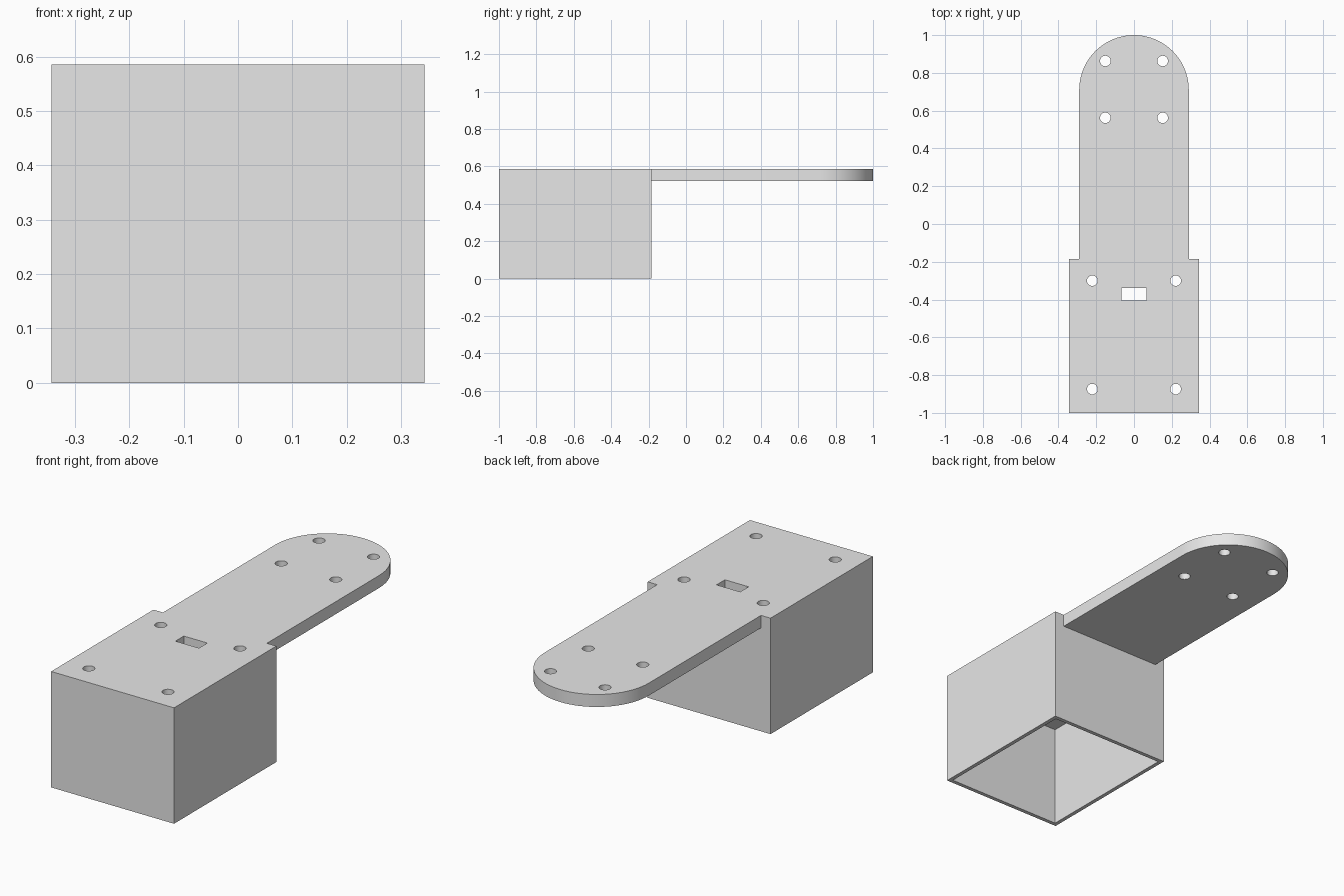
import bpy, bmesh
from math import pi, sin, cos, radians

old = bpy.data.objects.get("Cube")
if old:
    bpy.data.objects.remove(old, do_unlink=True)

# Main dimensions
HALF_W, TONGUE_R = 0.343, 0.29
FRONT, BACK, TIP = -1.0, -0.184, 1.0
TOP, UNDER = 0.585, 0.522
WALL = 0.02

grey = bpy.data.materials.new("plain grey")
grey.use_nodes = True
grey.diffuse_color = (0.8, 0.8, 0.8, 1)
grey.node_tree.nodes["Principled BSDF"].inputs["Base Color"].default_value = (0.8, 0.8, 0.8, 1)


def prism(name, outline, z0, z1):
    """Extrude a counter-clockwise outline from z0 up to z1."""
    bm = bmesh.new()
    base = bm.faces.new([bm.verts.new((x, y, z0)) for x, y in outline])
    grown = bmesh.ops.extrude_face_region(bm, geom=[base])["geom"]
    top = [v for v in grown if isinstance(v, bmesh.types.BMVert)]
    bmesh.ops.translate(bm, verts=top, vec=(0, 0, z1 - z0))
    bmesh.ops.recalc_face_normals(bm, faces=bm.faces)
    mesh = bpy.data.meshes.new(name)
    bm.to_mesh(mesh)
    bm.free()
    mesh.materials.append(grey)
    ob = bpy.data.objects.new(name, mesh)
    bpy.context.collection.objects.link(ob)
    return ob


def rect(half, y0, y1):
    return [(-half, y0), (half, y0), (half, y1), (-half, y1)]


def circle(cx, cy, r, n=32):
    return [(cx + r * cos(2 * pi * i / n), cy + r * sin(2 * pi * i / n)) for i in range(n)]


def combine(target, tool, operation):
    """Apply a boolean and discard the tool object."""
    mod = target.modifiers.new(operation.lower(), "BOOLEAN")
    mod.operation, mod.solver, mod.object = operation, "EXACT", tool
    bpy.ops.object.select_all(action="DESELECT")
    bpy.context.view_layer.objects.active = target
    target.select_set(True)
    bpy.ops.object.modifier_apply(modifier=mod.name)
    bpy.data.objects.remove(tool, do_unlink=True)


# Box housing with the round-ended tongue growing from its top
bracket = prism("mounting_bracket", rect(HALF_W, FRONT, BACK), 0, TOP)
centre = TIP - TONGUE_R
arc = [(TONGUE_R * cos(pi * i / 40), centre + TONGUE_R * sin(pi * i / 40)) for i in range(41)]
tongue = prism("tongue", [(-TONGUE_R, -0.5), (TONGUE_R, -0.5)] + arc, UNDER, TOP)
combine(bracket, tongue, "UNION")

# Open cavity underneath
cavity = prism("cavity", rect(HALF_W - WALL, FRONT + WALL, BACK - WALL), -0.1, UNDER)
combine(bracket, cavity, "DIFFERENCE")

# Cable slot and mirrored pairs of screw holes
combine(bracket, prism("slot", rect(0.066, -0.405, -0.338), 0.4, 0.7), "DIFFERENCE")
for x, y in [(0.152, 0.863), (0.152, 0.562), (0.221, -0.30), (0.221, -0.874)]:
    for side in (-1, 1):
        combine(bracket, prism("hole", circle(side * x, y, 0.028), 0.4, 0.7), "DIFFERENCE")

bpy.ops.object.select_all(action="DESELECT")
bracket.select_set(True)
bpy.context.view_layer.objects.active = bracket
bpy.ops.object.shade_smooth_by_angle(angle=radians(30))
